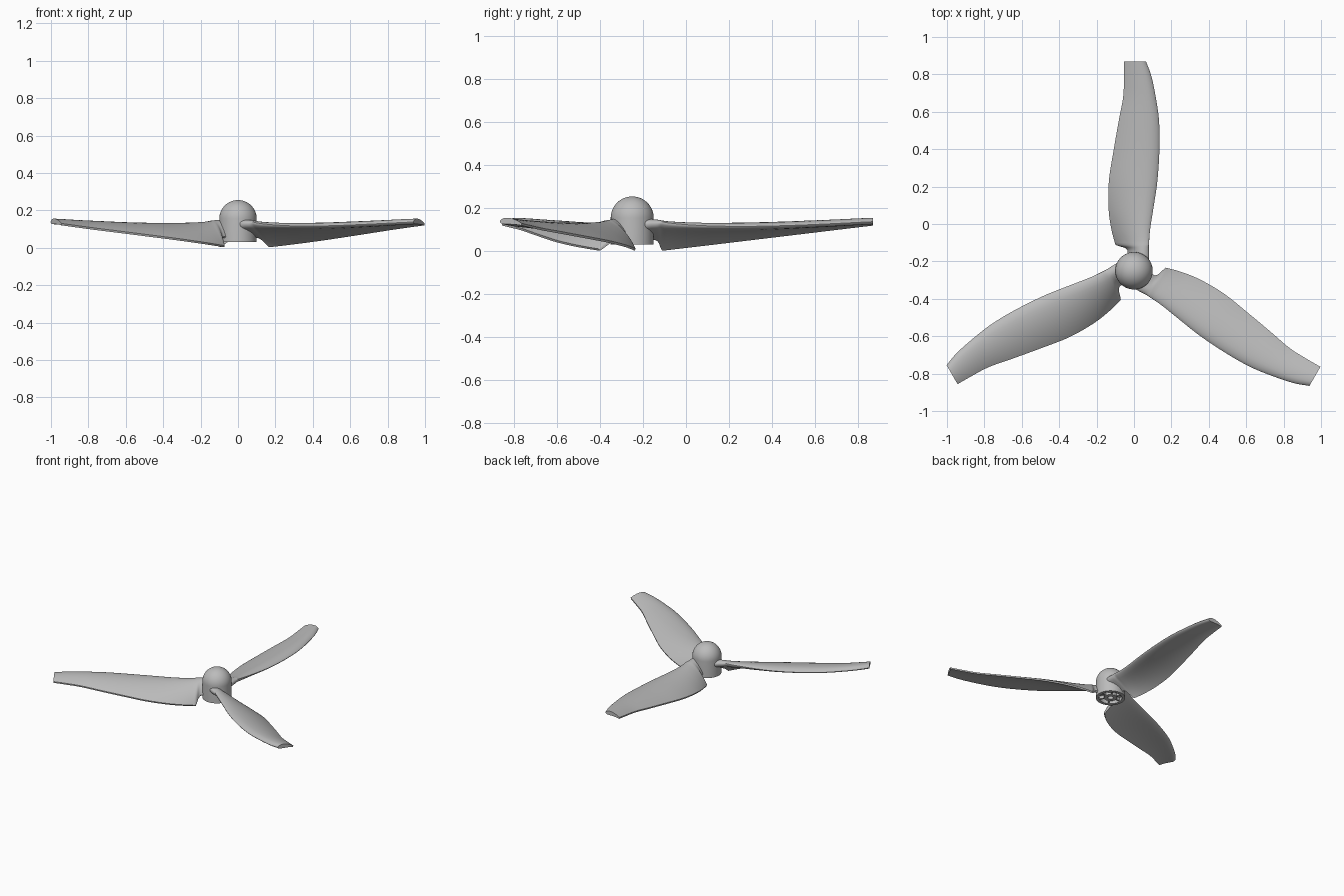
import bpy, bmesh, math
from mathutils import Matrix, Vector

cube = bpy.data.objects.get("Cube")
if cube:
    bpy.data.objects.remove(cube)

CENTRE = Vector((0, -0.25, 0))
GREY = (0.5, 0.5, 0.5, 1)
mat = bpy.data.materials.new("plain grey")
mat.use_nodes = True
mat.diffuse_color = GREY
mat.node_tree.nodes["Principled BSDF"].inputs["Base Color"].default_value = GREY


def finish(name, bm, angle=40):
    bmesh.ops.recalc_face_normals(bm, faces=bm.faces)
    mesh = bpy.data.meshes.new(name)
    bm.to_mesh(mesh)
    bm.free()
    mesh.materials.append(mat)
    ob = bpy.data.objects.new(name, mesh)
    bpy.context.collection.objects.link(ob)
    bpy.ops.object.select_all(action='DESELECT')
    ob.select_set(True)
    bpy.context.view_layer.objects.active = ob
    bpy.ops.object.shade_smooth_by_angle(angle=math.radians(angle))
    return ob


def lathe(name, profile, steps=64):
    bm = bmesh.new()
    verts = [bm.verts.new(CENTRE + Vector((r, 0, z))) for r, z in profile]
    edges = [bm.edges.new(pair) for pair in zip(verts, verts[1:])]
    bmesh.ops.spin(bm, geom=verts + edges, cent=CENTRE, axis=(0, 0, 1),
                   angle=math.tau, steps=steps, use_merge=True)
    bmesh.ops.remove_doubles(bm, verts=bm.verts, dist=0.0002)
    return finish(name, bm)


def smooth(a, b, c, d, t):
    # Catmull-Rom blend between b and c
    return tuple(0.5 * (2*q + (r-p)*t + (2*p-5*q+4*r-s)*t*t + (3*q-p-3*r+s)*t**3)
                 for p, q, r, s in zip(a, b, c, d))


# Hub: domed shell with a shallow recess, plus a bored boss and ribs underneath
dome = [(0.1 * math.cos(i * math.pi / 32), 0.155 + 0.1 * math.sin(i * math.pi / 32))
        for i in range(17)]
lathe("hub", [(0, 0.06), (0.078, 0.06), (0.078, 0.032), (0.1, 0.032)] + dome)
lathe("shaft_boss", [(0.02, 0.062), (0.02, 0.034), (0.045, 0.034), (0.045, 0.062)], 40)
for i in range(6):
    bm = bmesh.new()
    bmesh.ops.create_cube(bm, size=1, matrix=Matrix.Translation(CENTRE)
                          @ Matrix.Rotation(i * math.tau / 6, 4, 'Z')
                          @ Matrix.Translation((0.061, 0, 0.05))
                          @ Matrix.Diagonal((0.036, 0.01, 0.024, 1)))
    finish(f"hub_rib_{i + 1}", bm)

# Blade plan: distance from hub axis, trailing edge, leading edge
root = [(0.02, -0.03, 0.065), (0.06, -0.03, 0.078), (0.09, -0.03, 0.078),
        (0.108, -0.031, 0.077), (0.117, -0.037, 0.077), (0.124, -0.05, 0.077),
        (0.131, -0.075, 0.078)]
outer = [(0.139, -0.096, 0.079), (0.22, -0.118, 0.086), (0.33, -0.134, 0.103),
         (0.48, -0.133, 0.125), (0.65, -0.107, 0.136), (0.8, -0.081, 0.134),
         (0.93, -0.057, 0.116), (1.04, -0.053, 0.093), (1.12, -0.053, 0.064)]
padded = [outer[0]] + outer + [outer[-1]]
stations = root + [smooth(*padded[k:k + 4], j / 5)
                   for k in range(len(outer) - 1) for j in range(5)] + [outer[-1]]


def chord_point(r, x):
    # Height on the twisted chord plane, fixed by the full-width blade edges
    span = max(0, (r - 0.139) / 0.981)
    low, high = 0.007 + 0.118 * span, 0.138 - 0.022 * math.sin(math.pi * span ** 0.7)
    back, front = (-0.096, 0.078) if r < 0.139 else station_edges[r]
    return low + (high - low) * (x - back) / (front - back)


station_edges = {r: (back, front) for r, back, front in stations}


def section(r, back, front, n=14):
    # Cambered aerofoil loop, rounded at the leading edge and thin at the trailing edge
    span = max(0, (r - 0.139) / 0.981)
    a = Vector((back, 0, chord_point(r, back)))
    b = Vector((front, 0, chord_point(r, front)))
    chord = b - a
    up = Vector((-chord.z, 0, chord.x)).normalized()
    thick = 0.036 - 0.016 * span + 0.02 * max(0, 1 - r / 0.139)
    loop = []
    for side in (1, -1):
        for i in range(n + 1):
            s = (1 - math.cos(math.pi * i / n)) / 2
            s = s if side > 0 else 1 - s
            if side < 0 and i == n:
                continue
            half = 5 * thick * (0.2969 * math.sqrt(s) - 0.126 * s - 0.3516 * s**2
                                + 0.2843 * s**3 - 0.1015 * s**4) + 0.005 * min(1, 8 * s)
            camber = 0.07 * chord.length * 4 * s * (1 - s)
            loop.append(b - chord * s + up * (camber + side * half) + Vector((0, r, 0)))
    return loop


def blade(name, turn):
    bm = bmesh.new()
    place = Matrix.Translation(CENTRE) @ Matrix.Rotation(turn, 4, 'Z')
    loops = [[bm.verts.new(place @ p) for p in section(*st)] for st in stations]
    for lower, upper in zip(loops, loops[1:]):
        for i in range(len(lower)):
            j = (i + 1) % len(lower)
            bm.faces.new((lower[i], lower[j], upper[j], upper[i]))
    bm.faces.new(loops[0])
    bm.faces.new(loops[-1])
    return finish(name, bm)


for label, k in (("rear", 0), ("right", 1), ("left", 2)):
    blade(label + "_blade", k * math.tau / 3)
